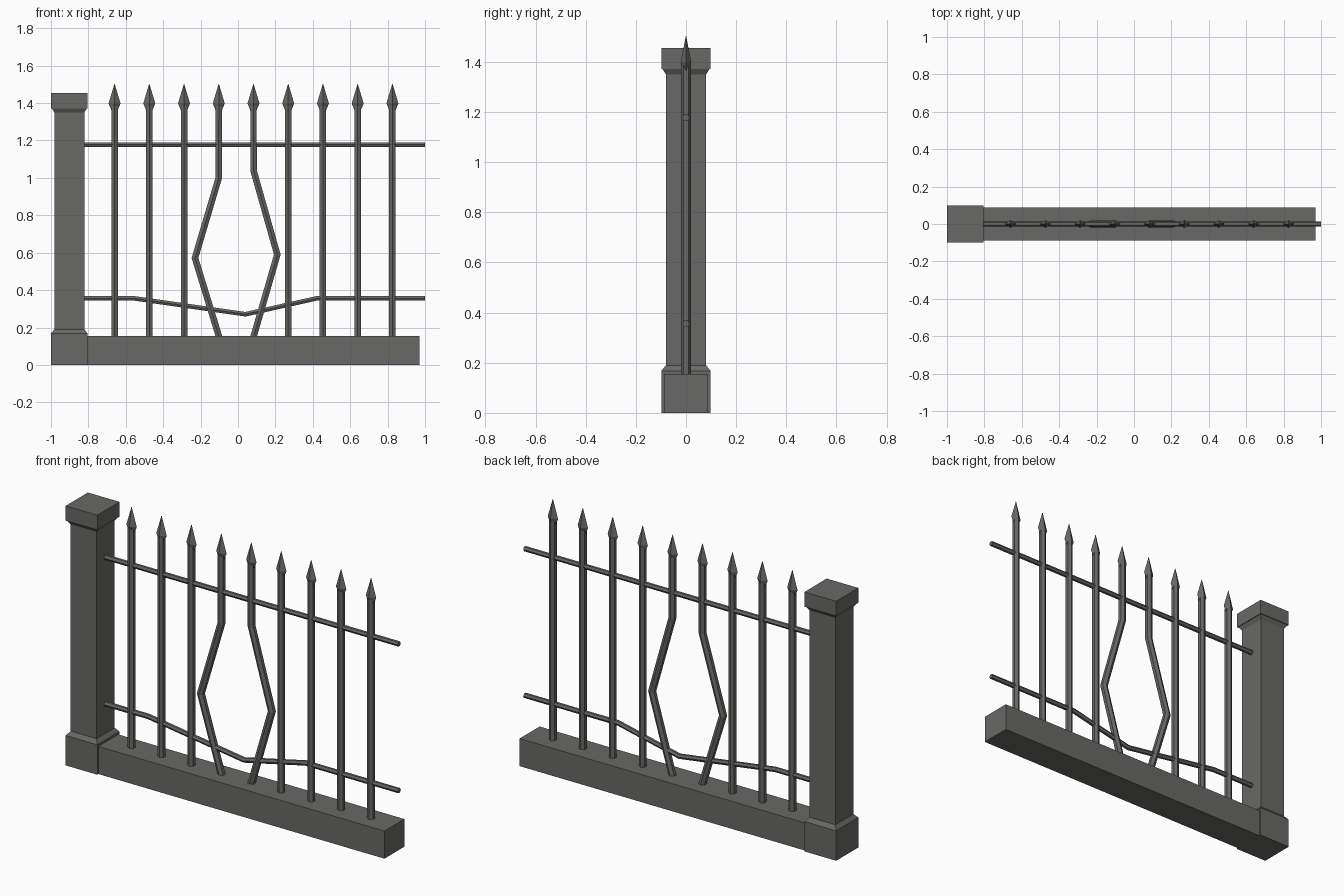
import bpy, bmesh, math
from mathutils import Vector

if "Cube" in bpy.data.objects:
    bpy.data.objects.remove(bpy.data.objects["Cube"])

iron = bpy.data.materials.new("weathered dark grey")
iron.diffuse_color = (0.14, 0.14, 0.133, 1)
iron.use_nodes = True
iron.node_tree.nodes["Principled BSDF"].inputs["Base Color"].default_value = iron.diffuse_color


def loft(name, rings):
    """Skin a list of equal-sided rings and cap both ends."""
    bm = bmesh.new()
    loops = [[bm.verts.new(p) for p in ring] for ring in rings]
    n = len(loops[0])
    for a, b in zip(loops, loops[1:]):
        for i in range(n):
            j = (i + 1) % n
            bm.faces.new((a[i], a[j], b[j], b[i]))
    bm.faces.new(loops[0])
    bm.faces.new(loops[-1])
    bmesh.ops.remove_doubles(bm, verts=bm.verts, dist=1e-5)
    bmesh.ops.recalc_face_normals(bm, faces=bm.faces)
    me = bpy.data.meshes.new(name)
    bm.to_mesh(me)
    bm.free()
    me.materials.append(iron)
    ob = bpy.data.objects.new(name, me)
    bpy.context.collection.objects.link(ob)
    return ob


def box_ring(cx, hx, hy, z):
    return [(cx - hx, -hy, z), (cx + hx, -hy, z), (cx + hx, hy, z), (cx - hx, hy, z)]


def hex_tube(name, path, r):
    """Six-sided rod along x/z points, with mitred bends."""
    pts = [Vector((x, 0, z)) for x, z in path]
    dirs = [(b - a).normalized() for a, b in zip(pts, pts[1:])]
    rings = []
    for i, p in enumerate(pts):
        d0, d1 = dirs[max(i - 1, 0)], dirs[min(i, len(dirs) - 1)]
        t = (d0 + d1).normalized()
        side = Vector((t.z, 0, -t.x)) / t.dot(d0)
        rings.append([p + side * (r * math.sin(k * math.pi / 3))
                      + Vector((0, r * math.cos(k * math.pi / 3), 0)) for k in range(6)])
    return loft(name, rings)


# Stone pillar: base, shaft and cap in one stepped profile
loft("pillar", [box_ring(-0.902, h, h, z) for h, z in (
    (0.098, 0), (0.098, 0.168), (0.08, 0.19), (0.08, 1.35),
    (0.094, 1.372), (0.098, 1.372), (0.098, 1.455))])

# Low wall
loft("low_wall", [box_ring(0.08, 0.89, 0.088, z) for z in (0, 0.155)])

# Upright bars, the two middle ones bent apart
bends = {3: [(-0.103, 1.0), (-0.23, 0.572), (-0.098, 0.14)],
         4: [(0.083, 1.04), (0.21, 0.59), (0.08, 0.14)]}
for i in range(9):
    x = -0.66 + i * 0.1857
    hex_tube(f"bar_{i + 1}", [(x, 1.385)] + bends.get(i, [(x, 0.14)]), 0.02)
    # Flattened diamond spear head
    loft(f"spear_head_{i + 1}", [
        [(x - a, 0, z), (x, -b, z), (x + a, 0, z), (x, b, z)]
        for a, b, z in ((0.016, 0.014, 1.36), (0.032, 0.021, 1.398), (0.001, 0.001, 1.502))])

# Rails, the lower one sagging
hex_tube("upper_rail", [(-0.825, 1.178), (1.0, 1.178)], 0.014)
hex_tube("lower_rail", [(-0.825, 0.356), (-0.555, 0.356), (0.04, 0.271),
                        (0.42, 0.356), (1.0, 0.356)], 0.014)
